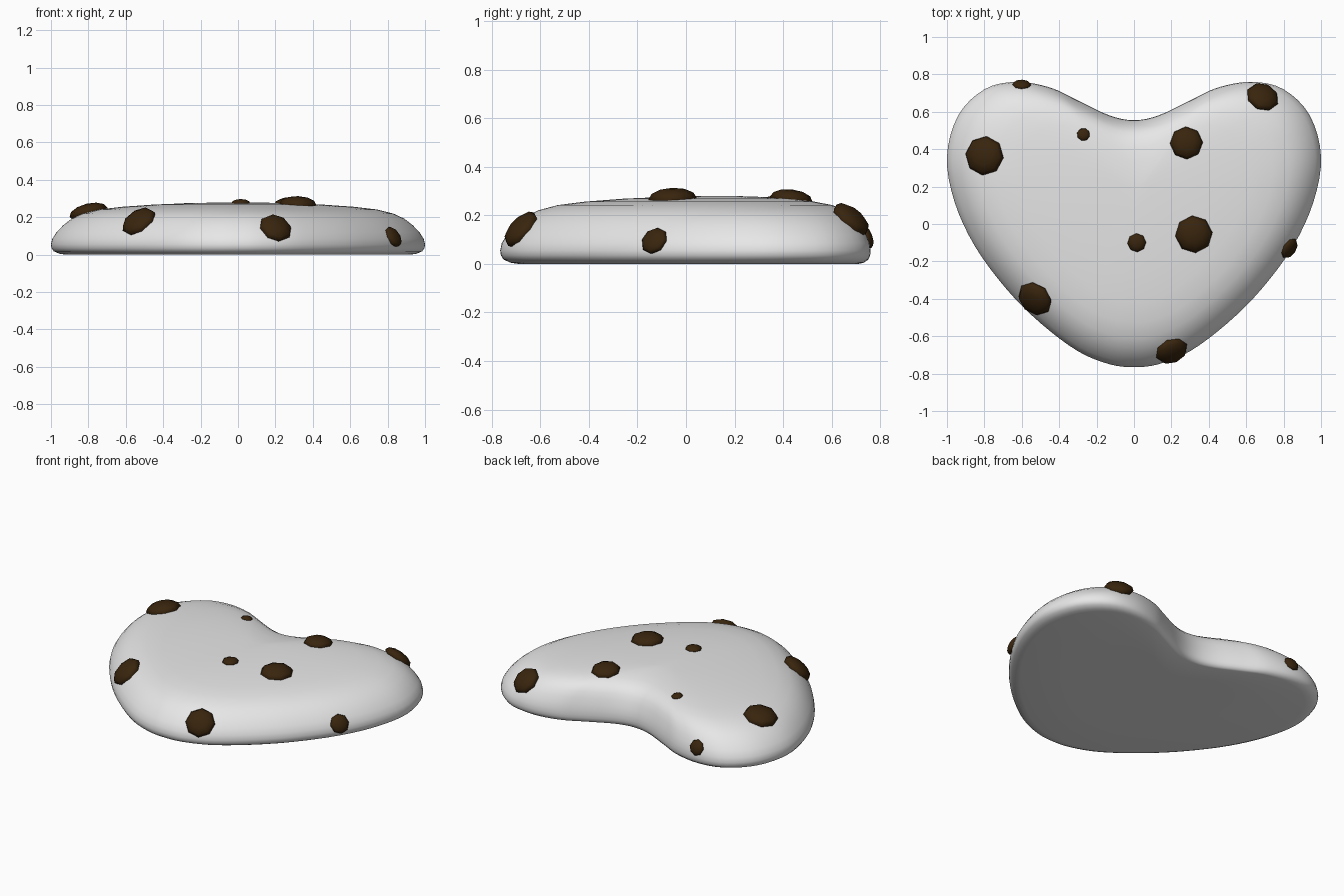
import bpy, bmesh, math
from mathutils import Vector
from mathutils.bvhtree import BVHTree

if "Cube" in bpy.data.objects:
    bpy.data.objects.remove(bpy.data.objects["Cube"], do_unlink=True)


def material(name, colour):
    mat = bpy.data.materials.new(name)
    mat.use_nodes = True
    mat.diffuse_color = (*colour, 1)
    mat.node_tree.nodes["Principled BSDF"].inputs["Base Color"].default_value = (*colour, 1)
    return mat


def add_object(name, bm, mat):
    for face in bm.faces:
        face.smooth = True
    mesh = bpy.data.meshes.new(name)
    bm.to_mesh(mesh)
    mesh.materials.append(mat)
    obj = bpy.data.objects.new(name, mesh)
    bpy.context.collection.objects.link(obj)
    return obj


def smooth_loop(points, steps):
    """Closed spline through the points."""
    n, out = len(points), []
    for i in range(n):
        a, b, c, d = (points[(i + k) % n] for k in (-1, 0, 1, 2))
        for s in range(steps):
            t = s / steps
            out.append(0.5 * (2 * b + (c - a) * t + (2 * a - 5 * b + 4 * c - d) * t ** 2
                              + (3 * b - a - 3 * c + d) * t ** 3))
    return out


dough = material("pale dough", (0.8, 0.8, 0.8))
chocolate = material("dark chocolate", (0.04, 0.018, 0.004))

# Heart outline: one half, then mirrored
half = [(0, 0.555), (0.13, 0.58), (0.3, 0.66), (0.45, 0.73), (0.63, 0.76), (0.8, 0.72),
        (0.94, 0.58), (1, 0.36), (0.96, 0.12), (0.85, -0.12), (0.68, -0.35),
        (0.5, -0.53), (0.3, -0.68), (0.13, -0.75), (0, -0.765)]
outline = [Vector(p) for p in half + [(-x, y) for x, y in half[-2:0:-1]]]
outline = smooth_loop(outline, 4)

# Domed body: rings of (scale, height) from the underside up to the crown
rings = [(0.5, 0), (0.92, 0), (0.955, 0.005), (0.985, 0.018), (0.997, 0.035), (1, 0.055),
         (0.993, 0.085), (0.97, 0.12), (0.935, 0.157), (0.89, 0.192), (0.83, 0.22),
         (0.74, 0.242), (0.62, 0.256), (0.45, 0.268), (0.25, 0.276), (0.1, 0.279)]
centre = Vector((0, 0.15))
bm = bmesh.new()
loops = []
for scale, z in rings:
    loops.append([bm.verts.new((*(centre + (p - centre) * scale), z)) for p in outline])
count = len(outline)
for low, high in zip(loops, loops[1:]):
    for i in range(count):
        j = (i + 1) % count
        bm.faces.new((low[i], low[j], high[j], high[i]))
bm.faces.new(loops[0])
bm.faces.new(loops[-1])
bmesh.ops.recalc_face_normals(bm, faces=bm.faces)
surface = BVHTree.FromBMesh(bm)
add_object("cookie_body", bm, dough)
bm.free()

# Chocolate chips: flattened low-poly balls lying on the dough (x, y, z, radius)
chips = [(-0.6, 0.74, 0.11, 0.05), (-0.8, 0.365, 0.23, 0.105), (-0.27, 0.48, 0.27, 0.035),
         (0.28, 0.435, 0.28, 0.088), (0.69, 0.685, 0.19, 0.09), (0.32, -0.055, 0.27, 0.1),
         (0.015, -0.1, 0.275, 0.05), (0.83, -0.13, 0.095, 0.06),
         (-0.525, -0.395, 0.17, 0.1), (0.195, -0.665, 0.13, 0.09)]
for number, (x, y, z, radius) in enumerate(chips, 1):
    spot, normal, _, _ = surface.find_nearest(Vector((x, y, z)))
    bm = bmesh.new()
    bmesh.ops.create_uvsphere(bm, u_segments=8, v_segments=6, radius=radius)
    bmesh.ops.scale(bm, vec=(1, 1, 0.45), verts=bm.verts)
    chip = add_object(f"chocolate_chip_{number}", bm, chocolate)
    bm.free()
    chip.location = spot
    chip.rotation_mode = "QUATERNION"
    chip.rotation_quaternion = normal.to_track_quat("Z", "Y")
